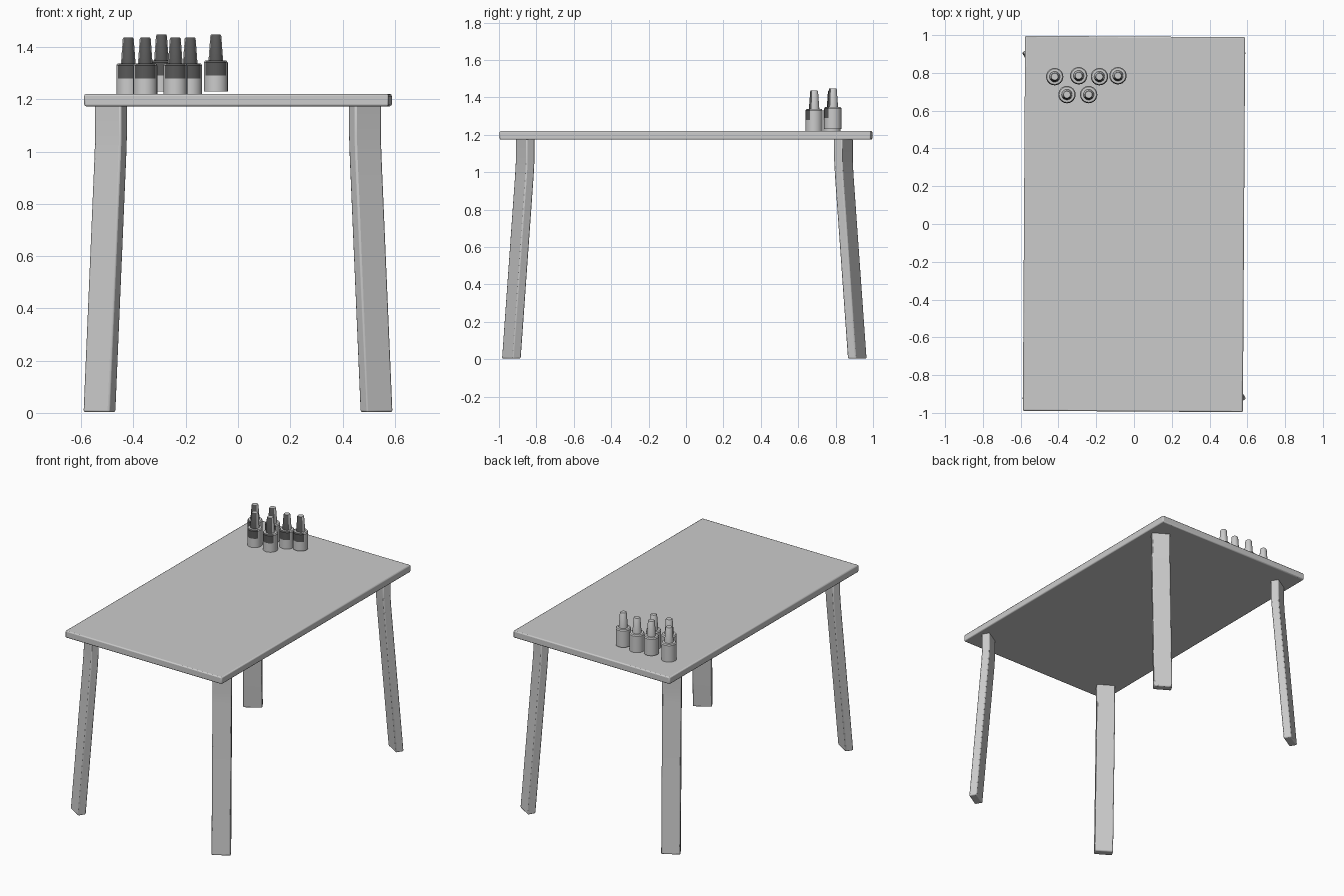
import bpy, bmesh, math
from mathutils import Matrix, Vector

cube = bpy.data.objects.get("Cube")
if cube:
    bpy.data.objects.remove(cube, do_unlink=True)


def make_material(name, value):
    mat = bpy.data.materials.new(name)
    mat.use_nodes = True
    colour = (value, value, value, 1)
    mat.diffuse_color = colour
    mat.node_tree.nodes["Principled BSDF"].inputs["Base Color"].default_value = colour
    return mat


grey = make_material("light grey", 0.6)
dark = make_material("dark grey", 0.1)


def finish(name, bm, materials, bevel=0.0):
    bmesh.ops.recalc_face_normals(bm, faces=bm.faces[:])
    mesh = bpy.data.meshes.new(name)
    bm.to_mesh(mesh)
    bm.free()
    for mat in materials:
        mesh.materials.append(mat)
    obj = bpy.data.objects.new(name, mesh)
    bpy.context.collection.objects.link(obj)
    if bevel:
        mod = obj.modifiers.new("rounded edges", "BEVEL")
        mod.width = bevel
        mod.segments = 2
        mod.limit_method = "ANGLE"
        mod.angle_limit = math.radians(40)
    bpy.ops.object.select_all(action="DESELECT")
    bpy.context.view_layer.objects.active = obj
    obj.select_set(True)
    bpy.ops.object.shade_smooth_by_angle(angle=math.radians(35))
    return obj


# Tabletop: a thin slab, turned very slightly
bm = bmesh.new()
bmesh.ops.create_cube(bm, size=1)
bmesh.ops.scale(bm, vec=(1.165, 1.985, 0.047), verts=bm.verts)
top = finish("tabletop", bm, [grey], 0.007)
top.location = (0, 0, 1.197)
top.rotation_euler.z = math.radians(-0.35)

# Legs: flat bars facing the corners, upright at the top, then splayed outward
LEG_WIDTH, LEG_THICK = 0.117, 0.052
SPINE = [(0, 1.18), (0, 1.06), (0.005, 0.98), (0.086, 0.003)]


def make_leg(name, sx, sy):
    outward = Vector((sx * 0.515, sy * 0.857, 0))
    across = Vector((-outward.y, outward.x, 0))
    centre = Vector((sx * 0.486, sy * 0.851 - 0.009, 0))
    bm = bmesh.new()
    rings = []
    for d, z in SPINE:
        mid = centre + outward * d + Vector((0, 0, z))
        rings.append([bm.verts.new(mid + across * a * LEG_WIDTH / 2 + outward * b * LEG_THICK / 2)
                      for a, b in ((-1, -1), (1, -1), (1, 1), (-1, 1))])
    for upper, lower in zip(rings, rings[1:]):
        for i in range(4):
            j = (i + 1) % 4
            bm.faces.new((upper[i], upper[j], lower[j], lower[i]))
    bm.faces.new(rings[0])
    bm.faces.new(rings[-1])
    finish(name, bm, [grey], 0.007)


for side, sx in (("left", 1), ("right", -1)):
    for end, sy in (("front", -1), ("back", 1)):
        make_leg(f"{end}_{side}_leg", sx, sy)

# Bottles: round body, shoulder and tapered cap, with a dark front
PROFILE = [(0, 0), (0.046, 0), (0.046, 0.06), (0.046, 0.11), (0.041, 0.117),
           (0.028, 0.118), (0.021, 0.212), (0.018, 0.217), (0, 0.217)]


def make_bottle(name, x, y, z):
    bm = bmesh.new()
    verts = [bm.verts.new((r, 0, h)) for r, h in PROFILE]
    edges = [bm.edges.new(pair) for pair in zip(verts, verts[1:])]
    bmesh.ops.spin(bm, geom=verts + edges, cent=(0, 0, 0), axis=(0, 0, 1),
                   angle=math.tau, steps=24)
    bmesh.ops.remove_doubles(bm, verts=bm.verts[:], dist=0.0005)
    bmesh.ops.recalc_face_normals(bm, faces=bm.faces[:])
    for f in bm.faces:
        if f.normal.y < -0.45 and f.calc_center_median().z > 0.06:
            f.material_index = 1
    bmesh.ops.transform(bm, matrix=Matrix.Translation((x, y, z)), verts=bm.verts)
    finish(name, bm, [grey, dark])


BOTTLES = [(-0.42, 0.78, 1.22), (-0.293, 0.785, 1.231), (-0.183, 0.78, 1.22),
           (-0.085, 0.785, 1.231), (-0.355, 0.685, 1.22), (-0.24, 0.685, 1.22)]
for n, (x, y, z) in enumerate(BOTTLES, 1):
    make_bottle(f"bottle_{n}", x, y, z)
